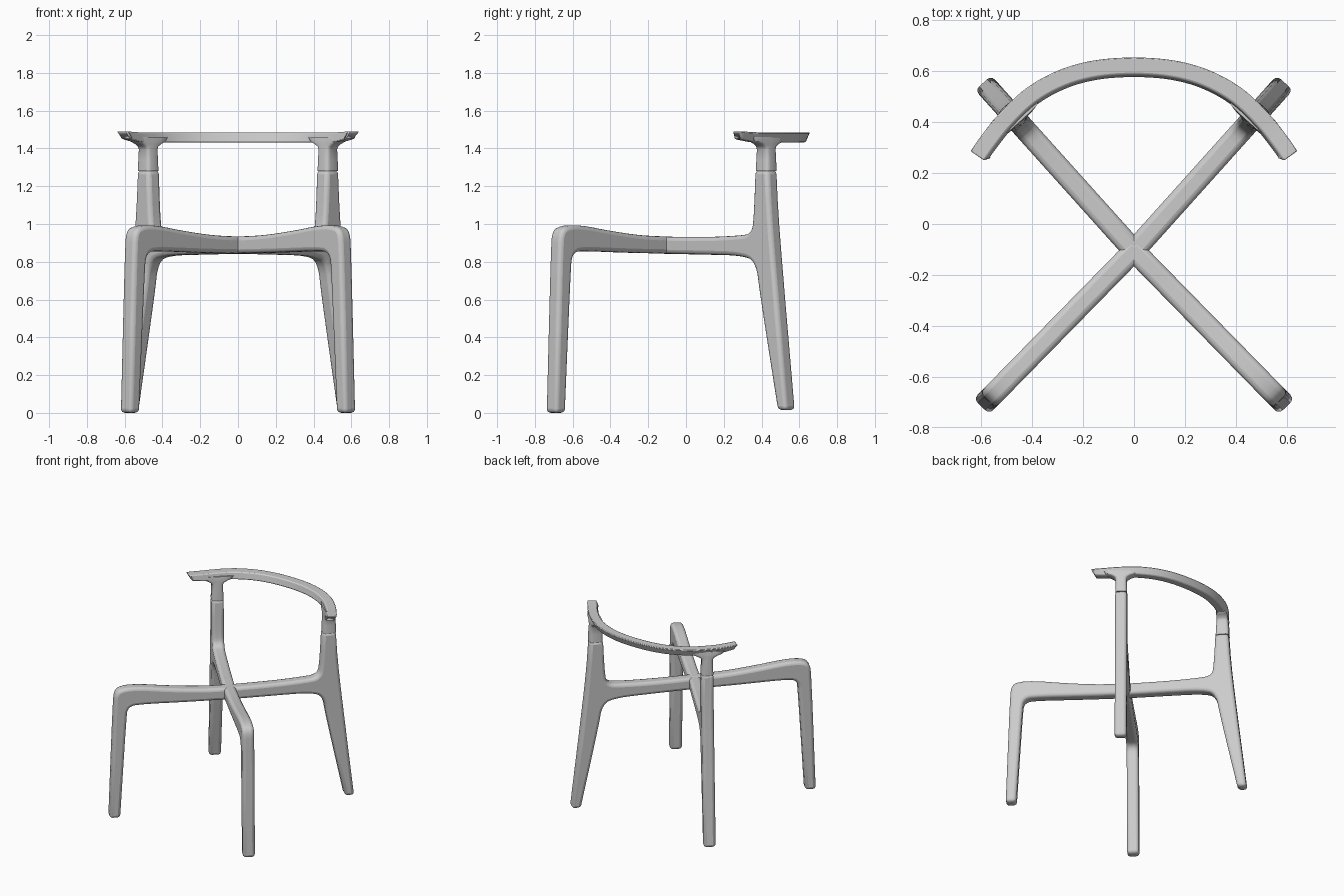
import bpy, bmesh, math
from mathutils import Vector

if "Cube" in bpy.data.objects:
    bpy.data.objects.remove(bpy.data.objects["Cube"])

GREY = (0.6, 0.6, 0.6, 1)
mat = bpy.data.materials.new("plain grey")
mat.use_nodes = True
mat.diffuse_color = GREY
mat.node_tree.nodes["Principled BSDF"].inputs["Base Color"].default_value = GREY

HUB = Vector((0, -0.105, 0))      # where the four rails cross
WIDTH = 0.086                     # thickness of the frame members


def finish(name, bm, bevel=0, segments=3, mirror=True):
    bmesh.ops.recalc_face_normals(bm, faces=bm.faces)
    mesh = bpy.data.meshes.new(name)
    bm.to_mesh(mesh)
    bm.free()
    mesh.materials.append(mat)
    ob = bpy.data.objects.new(name, mesh)
    bpy.context.collection.objects.link(ob)
    if bevel:
        b = ob.modifiers.new("Rounding", 'BEVEL')
        b.width, b.segments = bevel, segments
        b.limit_method, b.angle_limit = 'ANGLE', math.radians(50)
        b.use_clamp_overlap = False
    if mirror:
        ob.modifiers.new("Mirror", 'MIRROR')
    bpy.ops.object.select_all(action='DESELECT')
    ob.select_set(True)
    bpy.context.view_layer.objects.active = ob
    bpy.ops.object.shade_smooth_by_angle(angle=math.radians(40))
    return ob


def soften(points, fixed, rounds=2):
    """Cut the corners of a closed outline, keeping the fixed ones crisp."""
    pts = [(Vector(p), i in fixed) for i, p in enumerate(points)]
    for _ in range(rounds):
        out = []
        for i, (p, keep) in enumerate(pts):
            if keep:
                out.append((p, True))
            else:
                before, after = pts[i - 1][0], pts[(i + 1) % len(pts)][0]
                out += [(p.lerp(before, 0.25), False), (p.lerp(after, 0.25), False)]
        pts = out
    return [p for p, _ in pts]


def frame_member(name, direction, outline, fixed):
    """Extrude a side outline (distance from hub, height) across its width."""
    d = Vector((*direction, 0)).normalized()
    side = Vector((-d.y, d.x, 0))
    bm = bmesh.new()
    verts = [bm.verts.new(HUB + d * p.x + Vector((0, 0, p.y)) - side * WIDTH / 2)
             for p in soften(outline, fixed)]
    face = bm.faces.new(verts)
    ext = bmesh.ops.extrude_face_region(bm, geom=[face])["geom"]
    bmesh.ops.translate(bm, vec=side * WIDTH,
                        verts=[v for v in ext if isinstance(v, bmesh.types.BMVert)])
    return finish(name, bm, 0.022)


def loft(name, rings, **kw):
    bm = bmesh.new()
    rows = [[bm.verts.new(p) for p in ring] for ring in rings]
    n = len(rows[0])
    for a, b in zip(rows, rows[1:]):
        for i in range(n):
            bm.faces.new((a[i], a[(i + 1) % n], b[(i + 1) % n], b[i]))
    bm.faces.new(rows[0])
    bm.faces.new(rows[-1])
    return finish(name, bm, **kw)


# Front legs, each bending into a rail that runs back to the hub
frame_member("front_leg_and_rail", (0.70, -0.715), [
    (-0.03, 0.933), (0.2, 0.938), (0.45, 0.965), (0.62, 0.99), (0.74, 0.995),
    (0.815, 0.97), (0.826, 0.86), (0.856, 0), (0.78, 0), (0.737, 0.74),
    (0.725, 0.85), (0.62, 0.858), (0.3, 0.848), (-0.03, 0.843)], {0, 7, 8, 13})

# Back legs, each rising past its rail into an upright post
BACK = Vector((0.668, 0.744, 0)).normalized()
frame_member("back_leg_and_post", BACK[:2], [
    (-0.03, 0.933), (0.3, 0.93), (0.54, 0.938), (0.635, 0.95), (0.65, 1.04),
    (0.662, 1.285), (0.758, 1.285), (0.775, 1.0), (0.888, 0.015), (0.822, 0.015),
    (0.695, 0.62), (0.665, 0.8), (0.56, 0.833), (0.3, 0.838), (-0.03, 0.843)],
    {0, 5, 6, 8, 9, 14})

# Post heads: taper upward, then flare out along the armrest
cross = Vector((BACK.y, -BACK.x, 0))
top = HUB + BACK * 0.712
rings = []
for z, along_back, along_arm in [(1.28, 0.049, 0.043), (1.34, 0.047, 0.041),
                                 (1.395, 0.043, 0.04), (1.41, 0.042, 0.048),
                                 (1.425, 0.041, 0.075), (1.437, 0.04, 0.11),
                                 (1.46, 0.036, 0.125)]:
    ring = []
    for k in range(24):
        c, s = math.cos(math.tau * k / 24), math.sin(math.tau * k / 24)
        u = math.copysign(abs(c) ** 0.5, c) * along_back
        v = math.copysign(abs(s) ** 0.5, s) * along_arm
        ring.append(top + BACK * u + cross * v + Vector((0, 0, z)))
    rings.append(ring)
loft("post_head", rings)

# Curved back rail and armrests in one sweep
half = [(0, 0.615), (0.15, 0.604), (0.28, 0.568), (0.40, 0.502),
        (0.50, 0.408), (0.565, 0.328), (0.605, 0.272)]
ctrl = [Vector((-x, y, 0)) for x, y in half[:0:-1]] + [Vector((x, y, 0)) for x, y in half]
path = []
for i in range(len(ctrl) - 1):
    p0, p1, p2, p3 = (ctrl[max(0, min(len(ctrl) - 1, i + k))] for k in (-1, 0, 1, 2))
    for j in range(5):
        t = j / 5
        path.append(0.5 * (2 * p1 + (p2 - p0) * t + (2 * p0 - 5 * p1 + 4 * p2 - p3) * t * t
                           + (3 * p1 - p0 - 3 * p2 + p3) * t ** 3))
path.append(ctrl[-1])

rings = []
last = len(path) - 1
for i, p in enumerate(path):
    tangent = (path[min(i + 1, last)] - path[max(i - 1, 0)]).normalized()
    out = Vector((-tangent.y, tangent.x, 0))
    end = max(0, abs(2 * i / last - 1) - 0.75) / 0.25      # 0 mid, 1 at the tips
    low, high = 1.432 + 0.02 * end, 1.485 + 0.006 * end
    tip = tangent * (0.03 if i == last else -0.03 if i == 0 else 0)
    rings.append([p + out * -0.04 + Vector((0, 0, low)) - tip * 0.3,
                  p + out * 0.018 + Vector((0, 0, low)) - tip * 0.3,
                  p + out * 0.041 + Vector((0, 0, high)) + tip * 0.4,
                  p + out * -0.028 + Vector((0, 0, high)) + tip * 0.4])
loft("curved_armrest", rings, bevel=0.007, segments=2, mirror=False)
